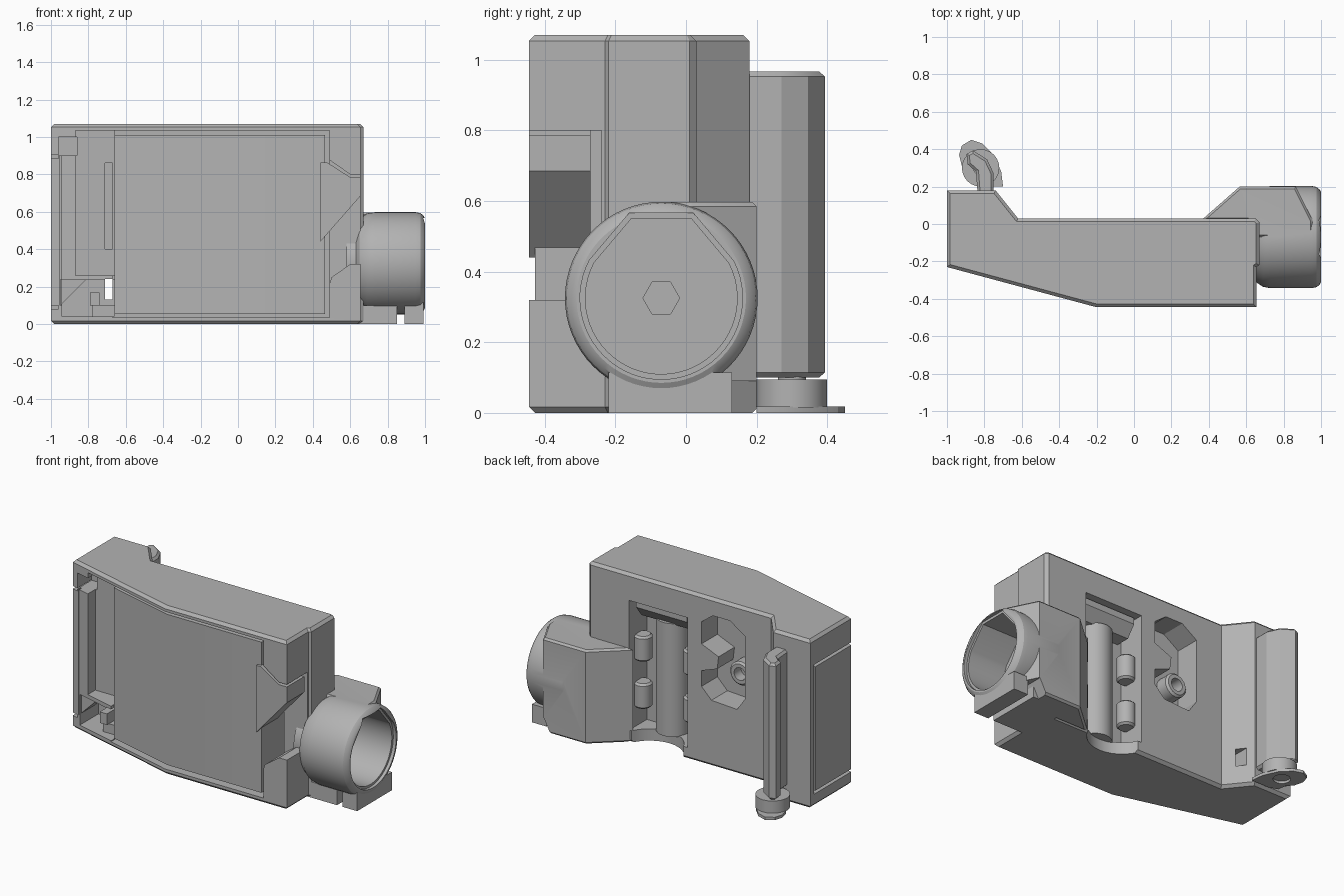
import bpy, bmesh
from math import sin, cos, pi, radians

if "Cube" in bpy.data.objects:
    bpy.data.objects.remove(bpy.data.objects["Cube"])

grey = bpy.data.materials.new("plain_grey")
grey.use_nodes = True
colour = (0.45, 0.45, 0.45, 1)
grey.diffuse_color = colour
grey.node_tree.nodes["Principled BSDF"].inputs["Base Color"].default_value = colour
parts = []


def prism(name, pts, axis, lo, hi, bevel=0):
    """Extrude an outline along an axis, optionally chamfering both caps."""
    place = {"z": lambda u, v, w: (u, v, w), "y": lambda u, v, w: (u, w, v),
             "x": lambda u, v, w: (w, u, v)}[axis]
    bm = bmesh.new()
    a = [bm.verts.new(place(u, v, lo)) for u, v in pts]
    b = [bm.verts.new(place(u, v, hi)) for u, v in pts]
    caps = [bm.faces.new(a), bm.faces.new(b)]
    for i in range(len(pts)):
        j = (i + 1) % len(pts)
        bm.faces.new((a[i], a[j], b[j], b[i]))
    bmesh.ops.recalc_face_normals(bm, faces=bm.faces[:])
    if bevel:
        rim = list({e for f in caps for e in f.edges})
        bmesh.ops.bevel(bm, geom=rim, offset=bevel, segments=1, affect="EDGES")
    mesh = bpy.data.meshes.new(name)
    bm.to_mesh(mesh)
    bm.free()
    mesh.materials.append(grey)
    ob = bpy.data.objects.new(name, mesh)
    bpy.context.collection.objects.link(ob)
    parts.append(ob)
    return ob


def box(name, x0, x1, y0, y1, z0, z1, bevel=0):
    return prism(name, [(x0, y0), (x1, y0), (x1, y1), (x0, y1)], "z", z0, z1, bevel)


def circle(u, v, r, n=32, start=0.0, sweep=2 * pi):
    return [(u + r * cos(start + sweep * i / n), v + r * sin(start + sweep * i / n)) for i in range(n)]


def combine(target, tool, operation="DIFFERENCE"):
    """Apply a boolean and delete the helper."""
    m = target.modifiers.new("bool", "BOOLEAN")
    m.operation, m.solver, m.object = operation, "EXACT", tool
    bpy.context.view_layer.update()
    with bpy.context.temp_override(object=target, active_object=target):
        bpy.ops.object.modifier_apply(modifier=m.name)
    parts.remove(tool)
    bpy.data.objects.remove(tool)


# Main case
case = prism("case", [(-1, -.23), (-.2, -.445), (.655, -.445), (.655, -.23), (.67, -.22),
                      (.67, .01), (.65, .03), (-.62, .03), (-.74, .18), (-1, .18)],
             "z", 0, 1.07, .017)

# Front openings: panel bay, side well, upper hook notch, lower well, through slot
for x0, x1, y1, z0, z1 in [(-.67, .49, -.2, .035, 1.035), (-.87, -.66, -.19, .26, 1.035),
                           (-.96, -.86, -.1, .9, 1.0), (-.94, -.66, -.06, .04, .235),
                           (-.71, -.67, .3, .13, .24), (-.71, -.67, -.12, .4, .86)]:
    combine(case, box("cutter", x0, x1, -.7, y1, z0, z1))

# Recess on the outer front corner
combine(case, prism("cutter", [(.485, .2), (.5, .25), (.6, .32), (.75, .32), (.75, .8),
                               (.6, .8), (.485, .88)], "y", -.7, -.24))

# Grooves around the end door, and the step along its inner edge
for z in (.08, .885):
    combine(case, box("cutter", -1.1, -.96, -.4, .145, z, z + .018))
combine(case, box("cutter", -1.1, -.97, .13, .145, .08, .903))
combine(case, box("cutter", -.953, -.945, -.4, -.22, .1, .9))

# Rear tube bay with a rounded notch through the lower edge
combine(case, box("cutter", -.03, .38, -.16, .2, .075, .9))
combine(case, prism("cutter", circle(.18, .11, .2), "z", -.1, .3))

# Rear angular pocket
combine(case, prism("cutter", [(-.21, .96), (-.33, .96), (-.435, .89), (-.435, .49), (-.38, .41),
                               (-.2, .42), (-.13, .49), (-.13, .59), (-.24, .63), (-.25, .71),
                               (-.13, .76), (-.13, .9)], "y", -.13, .2))

# Front panel, bent to follow the case
prism("front_panel", [(-.66, -.15), (-.66, -.305), (-.2, -.428), (.465, -.428), (.465, -.15)],
      "z", .055, 1.012)
prism("corner_flange", [(.44, .44), (.655, .685), (.655, .785), (.6, .785), (.475, .865), (.44, .865)],
      "y", -.445, -.27)

# Small fittings in the lower side well
box("well_bracket", -.78, -.66, -.24, -.1, .04, .1)
box("well_catch", -.79, -.74, -.26, -.1, .1, .17)
prism("well_brace", [(-.95, .1), (-.95, .24), (-.81, .24)], "y", -.23, -.1)

# Rear tube bay contents
prism("tube_lid", [(-.17, .89), (-.005, .89), (-.005, .85), (-.06, .78), (-.17, .78)], "x", -.005, .355)
prism("inner_tube", circle(.18, -.13, .1, 24), "z", .07, .79)
for x in (.35, .0):
    for z in (.2, .5):
        prism("tube_clip", circle(x, -.07, .055, 16), "z", z, z + .16, .012)

# Ring boss in the angular pocket
boss = prism("ring_boss", circle(-.35, .6, .075, 24), "y", -.14, -.04, .012)
combine(boss, prism("cutter", circle(-.35, .6, .04, 24), "y", -.11, 0))

# Barrel: lathed about the x axis
BY, BZ = -.07, .325
bm = bmesh.new()
rings = []
for x, r in [(.58, .2), (.63, .2), (.65, .24), (.69, .266), (.73, .273), (.95, .273),
             (.975, .268), (.992, .255), (1.0, .24)]:
    rings.append([bm.verts.new((x, y, z)) for y, z in circle(BY, BZ, r, 64)])
for a, b in zip(rings, rings[1:]):
    for i in range(64):
        bm.faces.new((a[i], a[(i + 1) % 64], b[(i + 1) % 64], b[i]))
bm.faces.new(rings[0])
bm.faces.new(rings[-1])
bmesh.ops.recalc_face_normals(bm, faces=bm.faces[:])
mesh = bpy.data.meshes.new("barrel")
bm.to_mesh(mesh)
bm.free()
mesh.materials.append(grey)
barrel = bpy.data.objects.new("barrel", mesh)
bpy.context.collection.objects.link(barrel)
parts.append(barrel)

# Mounting block, base plate and foot joined to the barrel
mount = prism("cutter", [(.36, .02), (.565, .2), (.865, .2), (.955, .02), (.955, -.07), (.6, -.07), (.6, .02)],
              "z", 0, .597, .012)
combine(mount, prism("cutter", [(.76, -.1), (1.1, -.1), (1.1, .09), (.86, .09)], "y", -.3, .4))
combine(barrel, mount, "UNION")
combine(barrel, box("cutter", .6, .85, -.22, .13, 0, .1), "UNION")
combine(barrel, box("cutter", .89, .992, -.22, .13, 0, .115), "UNION")


def bore(scale):
    arc = circle(0, 0, .215, 40, radians(152), radians(241))
    outline = arc + [(.19, .1), (.085, .225), (-.085, .225)]
    return [(BY + u * scale, BZ + v * scale) for u, v in outline]


# Flat-topped bore, stepped rim and hexagonal socket
combine(barrel, prism("cutter", bore(1), "x", .72, 1.2))
combine(barrel, prism("cutter", bore(1.07), "x", .98, 1.2))
combine(barrel, prism("cutter", circle(BY, BZ, .052, 6), "x", .64, .8))

# Curled rear latch and its pivot foot
prism("latch_column", [(-.75, .15), (-.75, .27), (-.785, .345), (-.86, .393), (-.895, .375),
                       (-.89, .32), (-.845, .28), (-.835, .15)], "z", .1, .967, .014)
prism("latch_foot", circle(-.82, .3, .1, 24), "z", .015, .095)
prism("latch_pin", circle(-.82, .3, .04, 16), "z", .09, .12)
disc = prism("latch_disc", [(-.7, .2), (-.71, .28), (-.75, .37), (-.81, .43), (-.87, .45), (-.92, .42),
                            (-.935, .37), (-.92, .31), (-.885, .27), (-.88, .22), (-.82, .2)], "z", 0, .018)
combine(disc, prism("cutter", circle(-.82, .32, .05, 20), "z", -.1, .1))

# Smooth rounded surfaces, keep hard edges
bpy.ops.object.select_all(action="DESELECT")
for ob in parts:
    ob.select_set(True)
bpy.context.view_layer.objects.active = case
bpy.ops.object.shade_smooth_by_angle(angle=radians(25))
